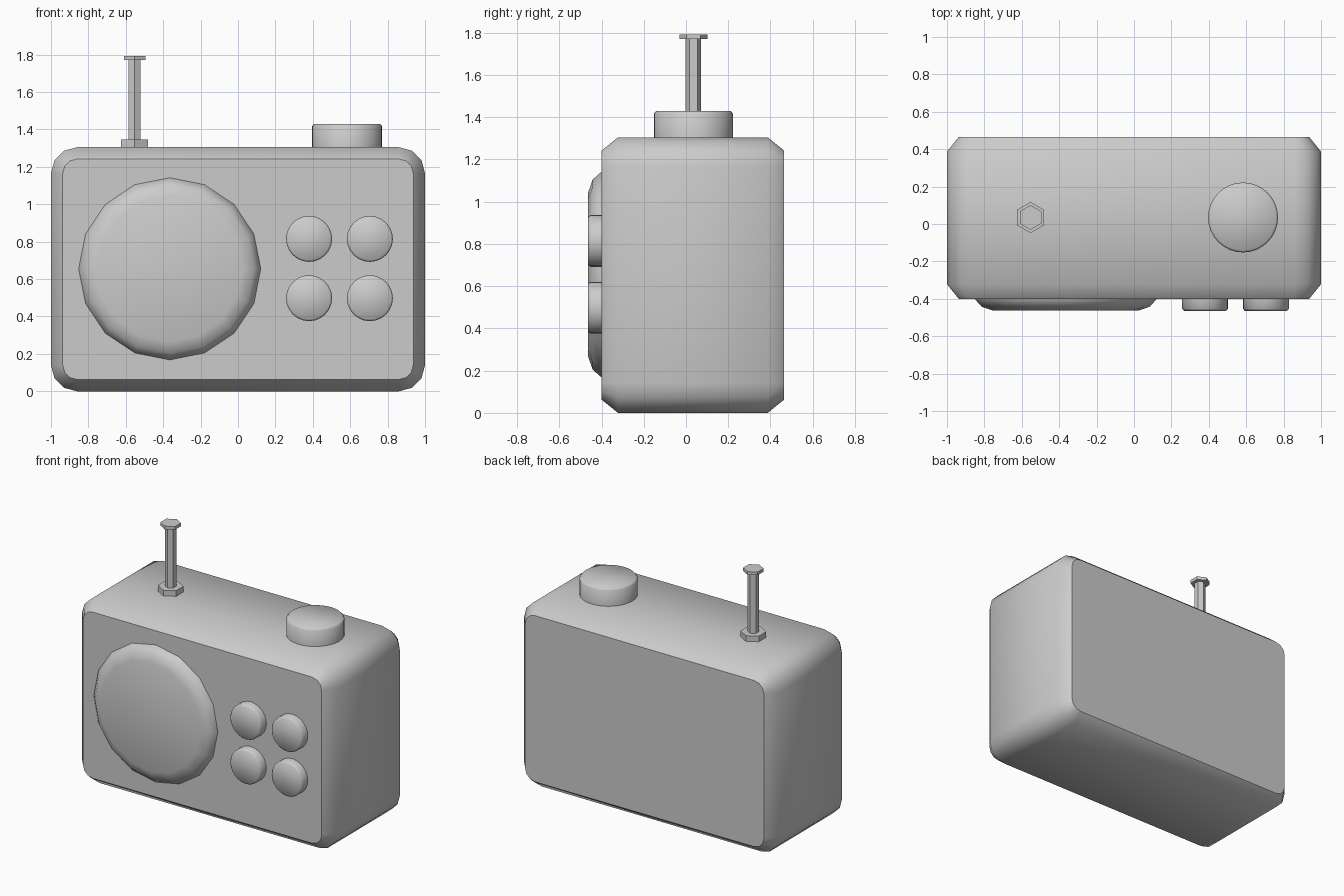
import bpy, bmesh
from math import sin, cos, pi, radians

if "Cube" in bpy.data.objects:
    bpy.data.objects.remove(bpy.data.objects["Cube"])


def loft(name, rings, smooth_angle=None):
    """Skin equal-length rings of points and cap both ends."""
    bm = bmesh.new()
    loops = [[bm.verts.new(p) for p in ring] for ring in rings]
    n = len(loops[0])
    for a, b in zip(loops, loops[1:]):
        for i in range(n):
            j = (i + 1) % n
            bm.faces.new((a[i], a[j], b[j], b[i]))
    bm.faces.new(loops[0])
    bm.faces.new(loops[-1])
    bmesh.ops.recalc_face_normals(bm, faces=bm.faces)
    mesh = bpy.data.meshes.new(name)
    bm.to_mesh(mesh)
    bm.free()
    obj = bpy.data.objects.new(name, mesh)
    bpy.context.collection.objects.link(obj)
    if smooth_angle:
        bpy.ops.object.select_all(action='DESELECT')
        obj.select_set(True)
        bpy.context.view_layer.objects.active = obj
        bpy.ops.object.shade_smooth_by_angle(angle=radians(smooth_angle))
    return obj


def rounded_rect(y, inset):
    """Rounded rectangle in the xz plane, three segments per corner."""
    r, cx, cz, mid = 0.14 - inset, 0.86, 0.5125, 0.6525
    pts = []
    for q, (sx, sz) in enumerate(((1, 1), (-1, 1), (-1, -1), (1, -1))):
        for k in range(4):
            a = (q + k / 3) * pi / 2
            pts.append((sx * cx + r * cos(a), y, mid + sz * cz + r * sin(a)))
    return pts


def lathe(name, centre, profile, sides, axis='Z', start=0.0, smooth_angle=None):
    """Turned part; profile is (radius, position along axis)."""
    rings = []
    for r, h in profile:
        ring = []
        for i in range(sides):
            a = start + 2 * pi * i / sides
            u, v = centre[0] + r * cos(a), centre[1] + r * sin(a)
            ring.append((u, v, h) if axis == 'Z' else (u, h, v))
        rings.append(ring)
    return loft(name, rings, smooth_angle)


# Case with chamfered front and back rims
loft("radio_case", [rounded_rect(-0.40, 0.063), rounded_rect(-0.322, 0),
                    rounded_rect(0.387, 0), rounded_rect(0.465, 0.063)], 45)

# Large speaker disc on the front
lathe("speaker", (-0.365, 0.655),
      [(0.487, -0.38), (0.487, -0.40), (0.45, -0.442), (0.39, -0.463)],
      16, 'Y', smooth_angle=60)

# Four front buttons
for row, z in enumerate((0.815, 0.498)):
    for col, x in enumerate((0.38, 0.705)):
        lathe(f"button_{row}_{col}", (x, z),
              [(0.123, -0.38), (0.123, -0.453), (0.113, -0.464)],
              24, 'Y', smooth_angle=60)

# Tuning knob on top
lathe("tuning_knob", (0.583, 0.035),
      [(0.187, 1.29), (0.187, 1.418), (0.176, 1.43)], 32, smooth_angle=60)

# Hexagonal antenna: base nut, rod and tip
for name, r, z0, z1 in (("antenna_base", 0.083, 1.29, 1.345),
                        ("antenna_rod", 0.037, 1.33, 1.775),
                        ("antenna_tip", 0.066, 1.77, 1.793)):
    lathe(name, (-0.553, 0.035), [(r, z0), (r, z1)], 6, start=pi / 2)
